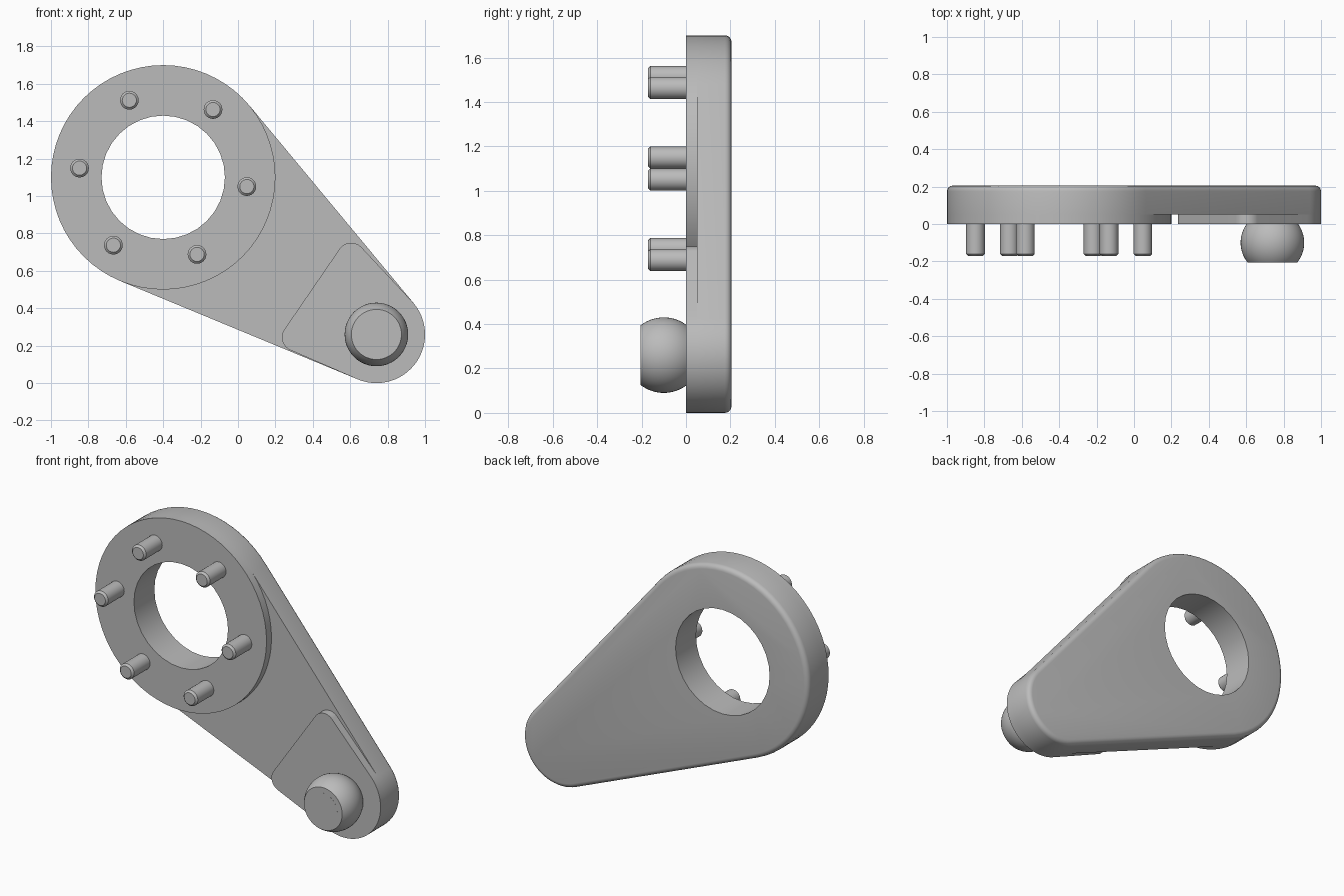
import bpy, bmesh
from math import sin, cos, pi, radians
from mathutils import Vector
from mathutils.geometry import convex_hull_2d

if "Cube" in bpy.data.objects:
    bpy.data.objects.remove(bpy.data.objects["Cube"], do_unlink=True)

grey = bpy.data.materials.new("plain grey")
grey.use_nodes = True
grey.diffuse_color = (0.5, 0.5, 0.5, 1)
grey.node_tree.nodes["Principled BSDF"].inputs["Base Color"].default_value = (0.5, 0.5, 0.5, 1)

RING = (-0.4, 1.1)      # centre of the large ring, x and z
PIVOT = (0.74, 0.26)    # centre of the ball end
STEP, BACK = 0.05, 0.205


def finish(name, bm):
    bmesh.ops.recalc_face_normals(bm, faces=bm.faces)
    mesh = bpy.data.meshes.new(name)
    bm.to_mesh(mesh)
    bm.free()
    mesh.materials.append(grey)
    ob = bpy.data.objects.new(name, mesh)
    bpy.context.collection.objects.link(ob)
    return ob


def smooth(ob):
    bpy.ops.object.select_all(action='DESELECT')
    ob.select_set(True)
    bpy.context.view_layer.objects.active = ob
    bpy.ops.object.shade_smooth_by_angle(angle=radians(30))


def plate(name, circles, y0, y1, round_back=0):
    """Plate whose outline wraps tightly round a set of circles (x, z, radius)."""
    pts = [Vector((x + r * cos(2 * pi * i / 64), z + r * sin(2 * pi * i / 64)))
           for x, z, r in circles for i in range(64)]
    outline = [pts[i] for i in convex_hull_2d(pts)]
    bm = bmesh.new()
    face = bm.faces.new([bm.verts.new((p.x, y0, p.y)) for p in outline])
    ext = bmesh.ops.extrude_face_region(bm, geom=[face], use_keep_orig=True)["geom"]
    moved = [v for v in ext if isinstance(v, bmesh.types.BMVert)]
    bmesh.ops.translate(bm, verts=moved, vec=(0, y1 - y0, 0))
    if round_back:
        rim = [e for e in bm.edges if all(v in moved for v in e.verts)]
        bmesh.ops.bevel(bm, geom=rim, offset=round_back, segments=4,
                        profile=0.5, affect='EDGES')
    return finish(name, bm)


def turned(name, centre, profile, steps=32):
    """Solid turned about an axis along y from (radius, y) points."""
    bm = bmesh.new()
    rings = [[bm.verts.new((centre[0] + r * cos(2 * pi * i / steps), y,
                            centre[1] + r * sin(2 * pi * i / steps)))
              for i in range(steps)] for r, y in profile]
    for a, b in zip(rings, rings[1:]):
        for i in range(steps):
            j = (i + 1) % steps
            bm.faces.new((a[i], a[j], b[j], b[i]))
    bm.faces.new(rings[0])
    bm.faces.new(rings[-1])
    return finish(name, bm)


# Tapered arm with a rounded back rim, raised ring and raised corner pad
arm = plate("arm_body", [(*RING, 0.6), (*PIVOT, 0.26)], STEP, BACK, 0.03)
ring = plate("raised_ring", [(*RING, 0.6)], 0, STEP)
pad = plate("ball_pad", [(*PIVOT, 0.26), (0.605, 0.675, 0.075), (0.31, 0.245, 0.075)], 0, STEP)

# Round opening through arm and ring
cutter = turned("opening_cutter", RING, [(0.33, -0.3), (0.33, 0.4)])
cutter.hide_render = True
cutter.hide_set(True)
for ob in (arm, ring):
    cut = ob.modifiers.new("opening", 'BOOLEAN')
    cut.operation, cut.solver, cut.object = 'DIFFERENCE', 'EXACT', cutter
    bpy.context.view_layer.objects.active = ob
    bpy.ops.object.modifier_apply(modifier=cut.name)
bpy.data.objects.remove(cutter, do_unlink=True)

# Truncated ball with its core
CENTRE_Y, BALL = -0.1, 0.17
arc = [radians(-38 + 76 * i / 16) for i in range(17)]
ball = turned("pivot_ball", PIVOT, [(BALL * cos(a), CENTRE_Y + BALL * sin(a)) for a in arc], 48)
core = turned("ball_core", PIVOT, [(0.1, -0.205), (0.1, 0.02)])

# Six chamfered pins round the ring
pins = []
for k in range(6):
    a = radians(-6.3 + 60 * k)
    spot = (RING[0] + 0.45 * cos(a), RING[1] + 0.45 * sin(a))
    pins.append(turned("ring_pin_%d" % (k + 1), spot,
                       [(0.038, -0.172), (0.05, -0.16), (0.05, 0.01)], 24))

for ob in (arm, ring, pad, ball, core, *pins):
    smooth(ob)
